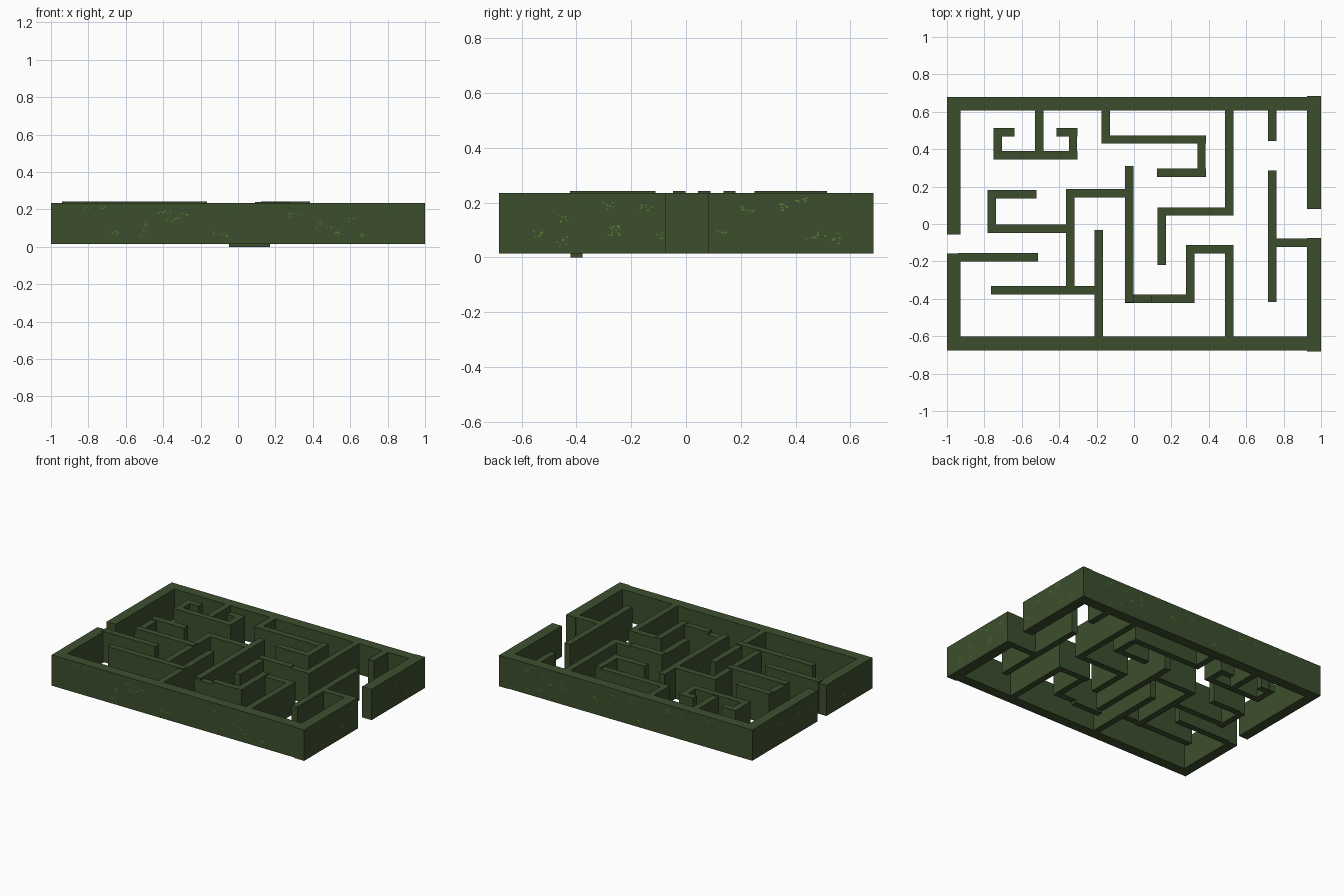
import bpy, bmesh, random
from mathutils import Vector

if "Cube" in bpy.data.objects:
    bpy.data.objects.remove(bpy.data.objects["Cube"])

random.seed(4)

def material(name, rgb):
    m = bpy.data.materials.new(name)
    m.diffuse_color = (*rgb, 1)
    m.use_nodes = True
    m.node_tree.nodes["Principled BSDF"].inputs["Base Color"].default_value = m.diffuse_color
    return m

HEDGE = material("dark hedge green", (0.046, 0.078, 0.027))
LEAF = material("bright leaf green", (0.10, 0.22, 0.035))

Z0, H = 0.015, 0.22      # hedge underside and height
T = 0.0225               # half thickness of an inner hedge

def box(bm, x0, x1, y0, y1, z0, z1):
    verts = bmesh.ops.create_cube(bm, size=1)["verts"]
    for v in verts:
        v.co = Vector(((x0 + x1) / 2 + v.co.x * (x1 - x0),
                       (y0 + y1) / 2 + v.co.y * (y1 - y0),
                       (z0 + z1) / 2 + v.co.z * (z1 - z0)))

def finish(bm, name, mat):
    me = bpy.data.meshes.new(name)
    bm.to_mesh(me)
    bm.free()
    me.materials.append(mat)
    ob = bpy.data.objects.new(name, me)
    bpy.context.collection.objects.link(ob)

def hedge(name, *walls):
    """Each wall: x0, x1, y0, y1 and an optional vertical shift."""
    bm = bmesh.new()
    for w in walls:
        dz = w[4] if len(w) > 4 else 0
        box(bm, *w[:4], Z0 + dz, Z0 + H + dz)
    finish(bm, name, HEDGE)

def along_x(x0, x1, y, dz=0):
    return (x0, x1, y - T, y + T, dz)

def along_y(x, y0, y1, dz=0):
    return (x - T, x + T, y0, y1, dz)

UP = 0.008               # some hedges stand slightly proud

# Outer border with a gap on the left and on the right
hedge("back_border", (-1, 1, 0.607, 0.68))
hedge("front_border", (-1, 1, -0.675, -0.602))
hedge("left_border", (-1, -0.928, -0.055, 0.68), (-1, -0.928, -0.66, -0.157))
hedge("right_border", (0.925, 1, 0.08, 0.685), (0.925, 1, -0.682, -0.075))

# Back left: hanging double hook
hedge("double_hook_hedge",
      along_y(-0.506, 0.36, 0.62),
      along_x(-0.75, -0.303, 0.368, UP),
      along_y(-0.729, 0.346, 0.514, UP), along_y(-0.326, 0.346, 0.514, UP),
      along_x(-0.75, -0.64, 0.491, UP), along_x(-0.415, -0.303, 0.491, UP))

# Back middle: stepped hook
hedge("back_hook_hedge",
      along_y(-0.152, 0.43, 0.62), along_x(-0.174, 0.384, 0.452),
      along_y(0.361, 0.25, 0.474, UP), along_x(0.122, 0.384, 0.273, UP))

# Right of centre: long hedge turning left and down
hedge("right_bend_hedge",
      along_y(0.509, 0.045, 0.62), along_x(0.127, 0.531, 0.067),
      along_x(0.127, 0.384, 0.067, UP), along_y(0.149, -0.22, 0.089))

# Far right: two hedges in line, one tied to the border
hedge("back_right_stub", along_y(0.739, 0.445, 0.62))
hedge("right_tee_hedge", along_y(0.739, -0.418, 0.286),
      along_x(0.717, 0.94, -0.1))

# Front right: stepped hedge joining the centre
hedge("front_step_hedge",
      along_y(0.509, -0.62, -0.112), along_x(0.278, 0.531, -0.134),
      along_y(0.3, -0.423, -0.112, UP), along_x(0.09, 0.322, -0.4, UP / 2),
      along_x(-0.049, 0.172, -0.4, -Z0))

# Centre: long hedge winding to the left
hedge("centre_winding_hedge",
      along_y(-0.025, -0.42, 0.309), along_x(-0.363, -0.003, 0.165),
      along_y(-0.341, -0.375, 0.187), along_x(-0.783, -0.32, -0.025, UP),
      along_y(-0.761, -0.047, 0.181), along_x(-0.783, -0.522, 0.159, UP))

# Front left hedges
hedge("front_cross_hedge", along_x(-0.765, -0.165, -0.355, UP),
      along_y(-0.188, -0.62, -0.032))
hedge("left_spur_hedge", along_x(-0.94, -0.514, -0.178, UP))

# Small clusters of bright leaves lying on the outside of the border
def leaves(name, count, place, lo, hi, gap=None):
    bm = bmesh.new()
    for _ in range(count):
        u, z = random.uniform(lo, hi), random.uniform(0.05, 0.21)
        for _ in range(7):
            a = u + random.gauss(0, 0.013)
            b = min(max(z + random.gauss(0, 0.008), 0.025), 0.225)
            s, t = random.uniform(0.002, 0.005), random.uniform(0.001, 0.003)
            if gap and gap[0] - 0.01 < a < gap[1] + 0.01:
                continue
            bm.faces.new([bm.verts.new(place(a + i * s, b + j * t))
                          for i, j in ((-1, -1), (1, -1), (1, 1), (-1, 1))])
    bmesh.ops.recalc_face_normals(bm, faces=bm.faces)
    finish(bm, name, LEAF)

leaves("front_leaves", 18, lambda a, z: (a, -0.6757, z), -0.94, 0.88)
leaves("back_leaves", 18, lambda a, z: (-a, 0.6807, z), -0.88, 0.94)
leaves("right_leaves", 16, lambda a, z: (1.0007, a, z), -0.62, 0.62, (-0.075, 0.08))
leaves("left_leaves", 16, lambda a, z: (-1.0007, -a, z), -0.62, 0.60, (0.055, 0.157))
